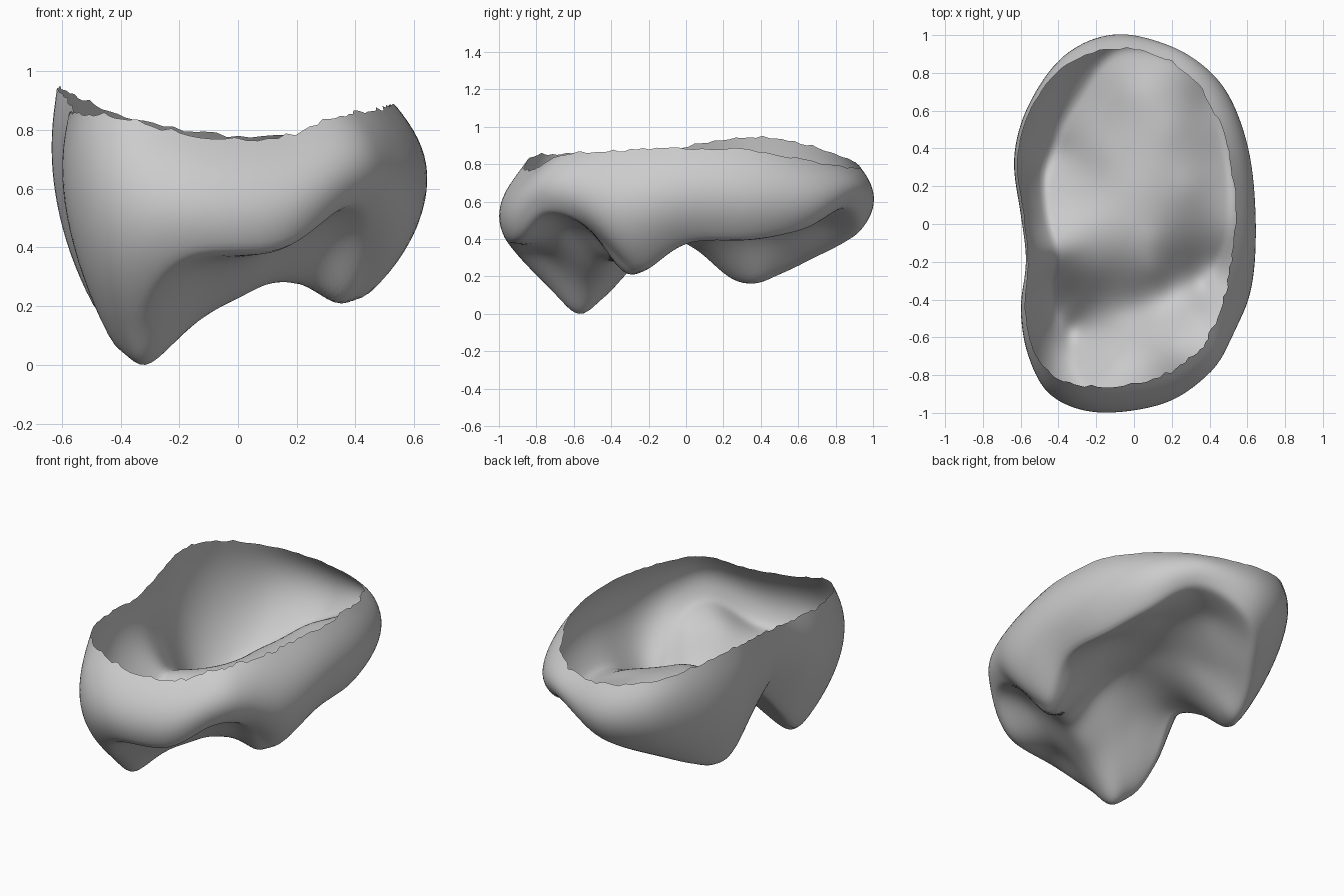
import bpy, bmesh, math, random
from mathutils import Vector

if "Cube" in bpy.data.objects:
    bpy.data.objects.remove(bpy.data.objects["Cube"])

random.seed(4)
N_ANG, N_WALL, N_IN = 144, 18, 32

# stations round the shell: bulge x, y, z, rim scale, rim z, lower edge scale, lower edge z
STATIONS = [
    (.63, 0, .74, .85, .89, .82, .38), (.60, .40, .70, .85, .88, .84, .39),
    (.48, .72, .62, .86, .83, .88, .45), (.25, .90, .62, .93, .79, .95, .57),
    (-.08, 1.0, .56, .93, .79, .92, .43), (-.37, .88, .58, .96, .84, .77, .29),
    (-.56, .63, .72, .97, .92, .74, .19), (-.635, .35, .80, .97, .95, .75, .17),
    (-.60, .05, .78, .97, .91, .77, .35), (-.57, -.20, .72, .98, .87, .72, .40),
    (-.60, -.45, .64, .96, .86, .74, .20), (-.56, -.70, .58, .95, .86, .74, .05),
    (-.44, -.91, .54, .90, .85, .80, .14), (-.19, -1.0, .53, .86, .79, .94, .36),
    (.16, -.95, .56, .85, .78, .95, .39), (.39, -.80, .64, .85, .85, .95, .54),
    (.51, -.62, .66, .84, .87, .87, .48), (.60, -.36, .70, .83, .88, .72, .23)]

# heights of the lobes, troughs and raised basin in the floor
FLOOR = [
    (-.34, -.57, -.02), (.36, -.31, .20), (-.42, .38, .14), (0, .20, .51), (.20, .50, .54),
    (.10, -.10, .47), (-.20, 0, .45), (-.20, .40, .39), (0, .70, .52), (.30, .20, .49),
    (0, -.44, .23), (.18, -.39, .28), (-.20, -.50, .10), (.20, -.65, .46),
    (-.12, -.76, .32), (-.20, -.25, .34), (.10, -.25, .39), (.33, -.47, .40)]


def around(u):
    """Closed smooth interpolation of the stations."""
    n = len(STATIONS)
    i, t = int(u) % n, u - int(u)
    a, b, c, d = (STATIONS[(i + k) % n] for k in (-1, 0, 1, 2))
    return [.5 * (2 * q + (r - p) * t + (2 * p - 5 * q + 4 * r - s) * t * t
                  + (3 * q - p - 3 * r + s) * t ** 3) for p, q, r, s in zip(a, b, c, d)]


def kernel(ax, ay, bx, by):
    return math.sqrt((ax - bx) ** 2 + (ay - by) ** 2 + .004)


def solve(rows):
    """Gaussian elimination with pivoting on an augmented matrix."""
    n = len(rows)
    for i in range(n):
        p = max(range(i, n), key=lambda k: abs(rows[k][i]))
        rows[i], rows[p] = rows[p], rows[i]
        for k in range(n):
            if k != i:
                f = rows[k][i] / rows[i][i]
                rows[k] = [a - f * b for a, b in zip(rows[k], rows[i])]
    return [rows[i][n] / rows[i][i] for i in range(n)]


pts = FLOOR + [(s[0] * s[5], s[1] * s[5], s[6]) for s in STATIONS]
weights = solve([[kernel(p[0], p[1], q[0], q[1]) for q in pts] + [p[2]] for p in pts])


def floor_z(x, y):
    return sum(w * kernel(x, y, p[0], p[1]) for w, p in zip(weights, pts))


def wall_scale(z, a, b, c):
    """Parabola through rim, bulge and lower edge."""
    (az, ar), (bz, br), (cz, cr) = a, b, c
    return (ar * (z - bz) * (z - cz) / ((az - bz) * (az - cz))
            + br * (z - az) * (z - cz) / ((bz - az) * (bz - cz))
            + cr * (z - az) * (z - bz) / ((cz - az) * (cz - bz)))


bm = bmesh.new()
columns = []
for j in range(N_ANG):
    x, y, bz, rs, rz, es, ez = around(j * len(STATIONS) / N_ANG)
    ragged = rz + random.uniform(-.008, .008)
    col = []
    # wall from ragged rim down to lower edge
    for k in range(N_WALL):
        z = ragged + (ez - ragged) * k / N_WALL
        s = wall_scale(z, (rz, rs), (bz, 1), (ez, es))
        col.append(bm.verts.new((x * s, y * s, z)))
    # floor from lower edge to the middle
    gap = ez - floor_z(x * es, y * es)
    for k in range(N_IN):
        t = 1 - k / N_IN
        px, py = x * es * t, y * es * t
        col.append(bm.verts.new((px, py, floor_z(px, py) + gap * t ** 8)))
    columns.append(col)

centre = bm.verts.new((0, 0, floor_z(0, 0)))
for j, a in enumerate(columns):
    b = columns[(j + 1) % N_ANG]
    for k in range(len(a) - 1):
        bm.faces.new((a[k], a[k + 1], b[k + 1], b[k]))
    bm.faces.new((a[-1], centre, b[-1]))

# round off the lower edge, leaving the rim ragged
soft = [v for v in bm.verts if not v.is_boundary]
for _ in range(4):
    bmesh.ops.smooth_vert(bm, verts=soft, factor=.5, use_axis_x=True,
                          use_axis_y=True, use_axis_z=True)
low = min(v.co.z for v in bm.verts)
bmesh.ops.translate(bm, verts=bm.verts, vec=Vector((0, 0, -low)))

# outer side of the shell faces outward
bmesh.ops.recalc_face_normals(bm, faces=bm.faces)
bm.faces.ensure_lookup_table()
if bm.faces[0].normal.x < 0:
    bmesh.ops.reverse_faces(bm, faces=bm.faces)

mesh = bpy.data.meshes.new("lobed_shell")
bm.to_mesh(mesh)
bm.free()
shell = bpy.data.objects.new("lobed_shell", mesh)
bpy.context.collection.objects.link(shell)
grey = bpy.data.materials.new("light_grey")
grey.diffuse_color = (.6, .6, .6, 1)
grey.use_nodes = True
grey.node_tree.nodes["Principled BSDF"].inputs["Base Color"].default_value = grey.diffuse_color
mesh.materials.append(grey)
for poly in mesh.polygons:
    poly.use_smooth = True
